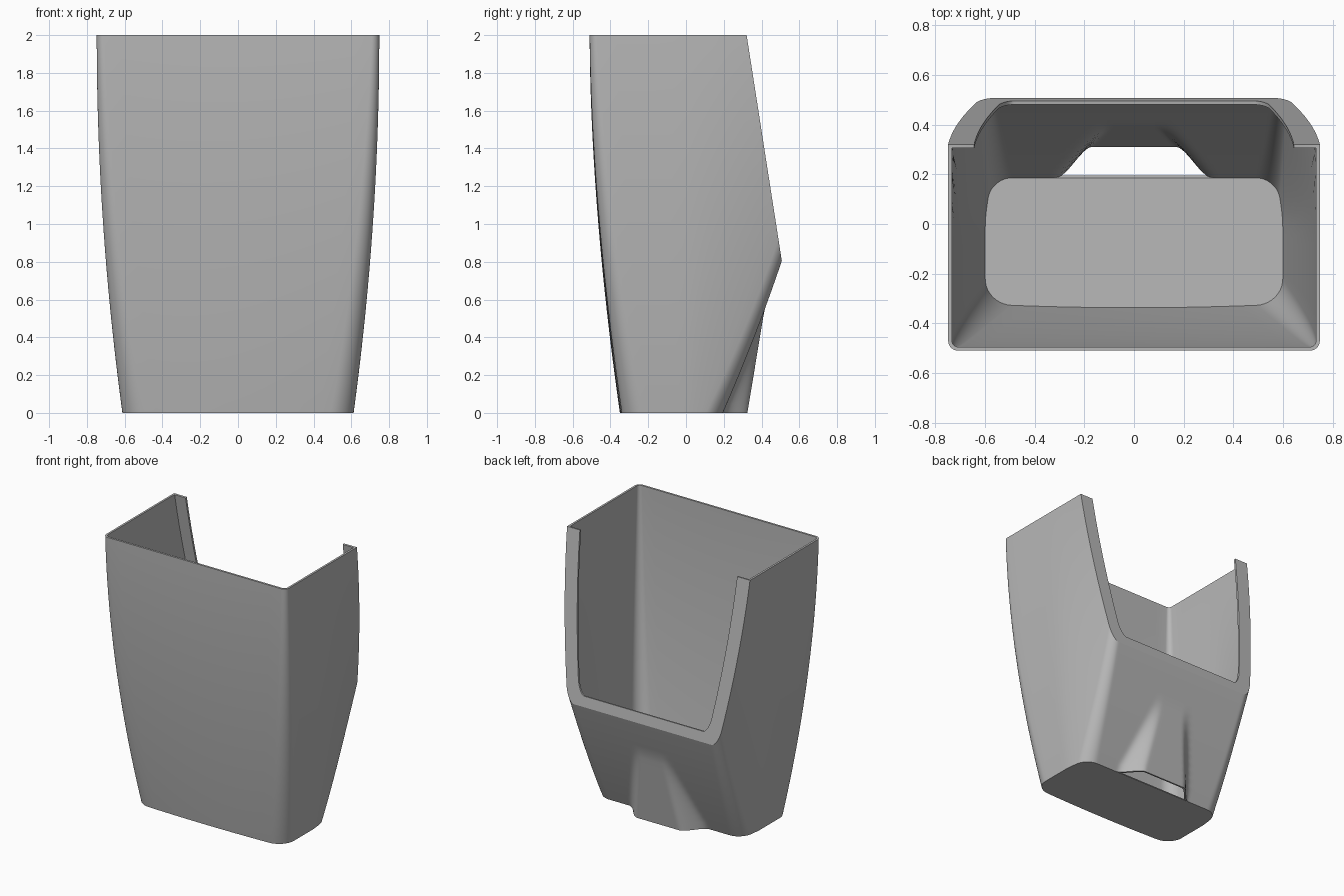
import bpy, bmesh, math
from mathutils import Vector

cube = bpy.data.objects.get("Cube")
if cube:
    bpy.data.objects.remove(cube, do_unlink=True)

HEIGHT, ROWS, WALL = 2.0, 40, 0.015
ARC, SIDE, FRONT, BACK = 10, 12, 8, 40
CUT_POINT = Vector((0, 0.508, 0.8))
CUT_NORMAL = Vector((0, 1.2, 0.187)).normalized()


def back_y(z):
    return 0.195 + 0.44 * z - 0.065 * z * z


def bulge_weight(x, z):
    """Flat-topped bump that narrows upward."""
    s = 1 - z
    t = (0.33 * s - abs(x)) / (0.16 * s) if s > 0 else 0
    t = max(0, min(1, t))
    return t * t * (3 - 2 * t)


def half_section(z):
    """Section for x >= 0, from front centre round to back centre."""
    low = 1 - z / HEIGHT
    w = 0.612 + 0.136 * (1 - low ** 2)
    y0 = -0.35 - 0.16 * (1 - low ** 1.8)
    y1 = back_y(z)
    rf, rb = 0.04 + 0.08 * low, 0.05 + 0.04 * low ** 3
    pts = [(i / FRONT * (w - rf), y0) for i in range(FRONT)]
    for i in range(ARC + 1):
        a = math.pi / 2 * i / ARC
        pts.append((w - rf + rf * math.sin(a), y0 + rf - rf * math.cos(a)))
    for i in range(1, SIDE):
        pts.append((w, y0 + rf + (y1 - rb - y0 - rf) * i / SIDE))
    for i in range(ARC + 1):
        a = math.pi / 2 * i / ARC
        pts.append((w - rb + rb * math.cos(a), y1 - rb + rb * math.sin(a)))
    pts += [((w - rb) * (1 - i / BACK), y1) for i in range(1, BACK + 1)]

    bump = max(0, 0.325 + 0.165 * z - y1)
    out = []
    for i, (x, y) in enumerate(pts):
        # sides draw in toward the back, front bows slightly
        x *= 1 - 0.2 * low * (max(0, y) / 0.5) ** 1.5
        if y < 0:
            y += 0.015 * low * (x / w) ** 2 * min(1, y / y0)
        weight = 0
        if i > len(pts) - BACK:
            weight = bulge_weight(x, z) if bump > 0 else 0
            y += bump * weight
        out.append((x, y, weight))
    return out


def section(z):
    half = half_section(z)
    return half + [(-x, y, k) for x, y, k in reversed(half[1:-1])]


# Outer skin
bm = bmesh.new()
rings = []
for r in range(ROWS + 1):
    z = HEIGHT * r / ROWS
    rings.append([bm.verts.new((x, y, z)) for x, y, k in section(z)])
n = len(rings[0])
for lower, upper in zip(rings, rings[1:]):
    for i in range(n):
        j = (i + 1) % n
        bm.faces.new((lower[i], lower[j], upper[j], upper[i]))

# Floor, leaving the bulge open underneath
floor = [v for v, p in zip(rings[0], section(0)) if p[2] < 0.001]
bm.faces.new(list(reversed(floor)))

# Slanted rear cut
bmesh.ops.bisect_plane(bm, geom=bm.verts[:] + bm.edges[:] + bm.faces[:], dist=1e-5,
                       plane_co=CUT_POINT, plane_no=CUT_NORMAL, clear_outer=True)


def on_cut(v):
    return abs((v.co - CUT_POINT).dot(CUT_NORMAL)) < 1e-4


# Flange bordering the rear opening
inner = {}


def inner_vert(v):
    if v not in inner:
        z = HEIGHT - (HEIGHT - v.co.z) * 0.937
        y = CUT_POINT.y - (z - CUT_POINT.z) * CUT_NORMAL.z / CUT_NORMAL.y
        inner[v] = bm.verts.new((v.co.x * 0.86, y, z))
    return inner[v]


rim = [e for e in bm.edges if e.is_boundary and all(on_cut(v) for v in e.verts)]
for e in rim:
    a, b = e.verts
    f = bm.faces.new((a, b, inner_vert(b), inner_vert(a)))
    f.normal_update()
    if f.normal.y < 0:
        f.normal_flip()

mesh = bpy.data.meshes.new("shroud_shell")
bm.to_mesh(mesh)
bm.free()
shell = bpy.data.objects.new("shroud_shell", mesh)
bpy.context.scene.collection.objects.link(shell)

grey = bpy.data.materials.new("plain_grey")
grey.use_nodes = True
colour = (0.48, 0.48, 0.48, 1)
grey.diffuse_color = colour
grey.node_tree.nodes["Principled BSDF"].inputs["Base Color"].default_value = colour
mesh.materials.append(grey)

# Wall thickness and shading
bpy.ops.object.select_all(action='DESELECT')
shell.select_set(True)
bpy.context.view_layer.objects.active = shell
solid = shell.modifiers.new("wall", 'SOLIDIFY')
solid.thickness = WALL
solid.offset = -1
solid.use_even_offset = True
bpy.ops.object.modifier_apply(modifier=solid.name)
bpy.ops.object.shade_smooth_by_angle(angle=math.radians(23))
